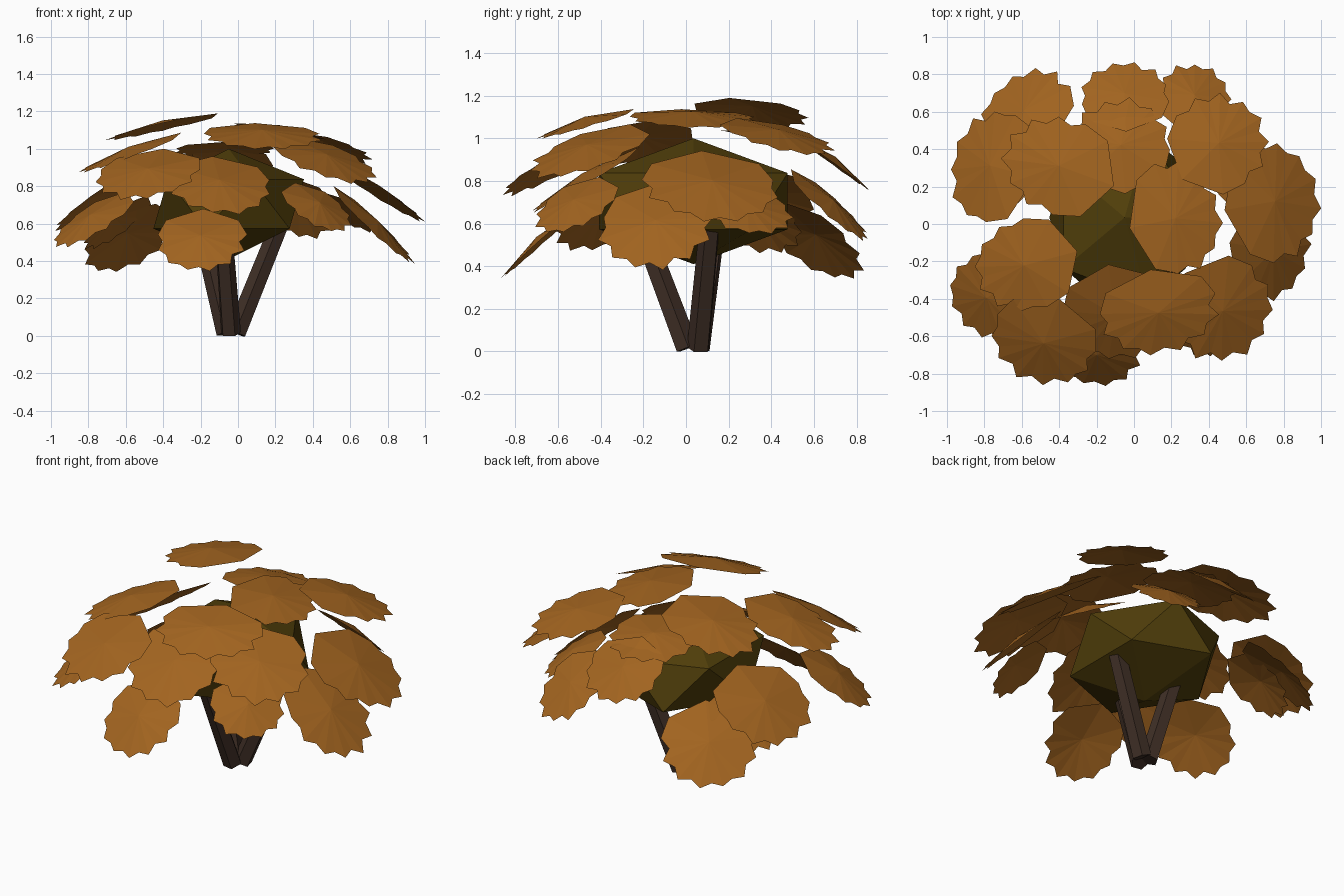
import bpy, bmesh, math, random
from mathutils import Vector, Matrix

random.seed(4)
cube = bpy.data.objects.get("Cube")
if cube:
    bpy.data.objects.remove(cube, do_unlink=True)


def make_material(name, rgb):
    mat = bpy.data.materials.new(name)
    mat.use_nodes = True
    mat.diffuse_color = (*rgb, 1)
    mat.node_tree.nodes["Principled BSDF"].inputs["Base Color"].default_value = (*rgb, 1)
    return mat


LEAF = make_material("autumn orange", (0.36, 0.127, 0.014))
CORE = make_material("dark olive", (0.08, 0.048, 0.003))
BARK = make_material("dark bark", (0.05, 0.028, 0.019))


def add_object(name, bm, mat):
    mesh = bpy.data.meshes.new(name)
    bm.to_mesh(mesh)
    bm.free()
    mesh.materials.append(mat)
    obj = bpy.data.objects.new(name, mesh)
    bpy.context.collection.objects.link(obj)


def leaf(name, center, azimuth, slope, length, width):
    """Thin domed fan: angular inner end, toothed outer end, sloping down outward."""
    outline = [(-128, 1.03), (-180, 1.0), (128, 1.03)]
    teeth = 7
    for i in range(2 * teeth + 1):
        radius = 1.0 if i % 2 == 0 else 0.87
        outline.append((100 - 200 * i / (2 * teeth), radius * random.uniform(0.97, 1.05)))
    bm = bmesh.new()
    hub = bm.verts.new((0, 0, 0.017))
    rim = []
    for angle, radius in outline:
        a = math.radians(angle)
        rim.append(bm.verts.new((radius * math.cos(a) * length / 2,
                                 radius * math.sin(a) * width / 2, -0.017 * radius)))
    for i, v in enumerate(rim):
        bm.faces.new((hub, rim[(i + 1) % len(rim)], v))
    bm.normal_update()
    bmesh.ops.reverse_faces(bm, faces=[f for f in bm.faces if f.normal.z < 0])
    turn = Matrix.Rotation(math.radians(azimuth), 4, 'Z') @ Matrix.Rotation(math.radians(slope), 4, 'Y')
    bm.transform(Matrix.Translation(center) @ turn)
    add_object(name, bm, LEAF)


# Leaves: centre, outward heading, downward slope, length, width
leaves = {
    "leaf_crown": ((-0.40, 0.31, 1.135), 160, 13, 0.63, 0.53),
    "leaf_crown_left": ((0.22, 0.03, 1.11), 12, 10, 0.50, 0.60),
    "leaf_crown_front": ((0.13, -0.47, 1.085), 280, 17, 0.47, 0.64),
    "leaf_crown_right": ((-0.58, -0.22, 0.995), 195, 21, 0.60, 0.50),
    "leaf_crown_back": ((-0.07, 0.42, 1.01), 95, 10, 0.52, 0.54),
    "leaf_upper_back_left": ((0.45, 0.43, 1.025), 45, 18, 0.56, 0.52),
    "leaf_upper_front_left": ((0.47, -0.46, 0.955), 315, 25, 0.60, 0.57),
    "leaf_upper_front_right": ((-0.48, -0.63, 0.88), 250, 30, 0.54, 0.58),
    "leaf_middle_front": ((-0.1, -0.48, 0.82), 278, 31, 0.60, 0.57),
    "leaf_middle_left": ((0.745, 0.12, 0.79), 10, 33, 0.61, 0.63),
    "leaf_under_left": ((0.58, 0.28, 0.68), 25, 33, 0.42, 0.46),
    "leaf_middle_right": ((-0.76, 0.31, 0.73), 165, 36, 0.56, 0.62),
    "leaf_under_right": ((-0.65, 0.33, 0.62), 155, 40, 0.45, 0.45),
    "leaf_back": ((-0.05, 0.69, 0.90), 92, 36, 0.46, 0.48),
    "leaf_back_left": ((0.32, 0.68, 0.70), 72, 42, 0.50, 0.40),
    "leaf_lower_left": ((0.735, -0.14, 0.605), 350, 44, 0.60, 0.54),
    "leaf_lower_front_left": ((0.43, -0.52, 0.70), 318, 40, 0.41, 0.43),
    "leaf_lower_front": ((-0.20, -0.69, 0.525), 266, 42, 0.50, 0.48),
    "leaf_lower_front_right": ((-0.78, -0.39, 0.635), 212, 36, 0.51, 0.48),
    "leaf_lower_back_right": ((-0.58, 0.60, 0.535), 130, 42, 0.55, 0.54),
}
for name, spec in leaves.items():
    leaf(name, *spec)

# Faceted inner foliage mass
bm = bmesh.new()
bmesh.ops.create_icosphere(bm, subdivisions=1, radius=1)
bm.transform(Matrix.Translation((-0.05, 0.035, 0.705)) @ Matrix.Diagonal((0.45, 0.52, 0.295, 1)))
add_object("foliage_core", bm, CORE)


# Three splayed stems from one foot
def stem(name, foot, tip):
    foot, tip = Vector(foot), Vector(tip)
    axis = tip - foot
    bm = bmesh.new()
    bmesh.ops.create_cone(bm, cap_ends=True, segments=5, radius1=0.056, radius2=0.05,
                          depth=axis.length)
    bm.transform(Matrix.Translation((foot + tip) / 2) @ axis.to_track_quat('Z', 'Y').to_matrix().to_4x4())
    add_object(name, bm, BARK)


stem("stem_left", (-0.01, 0.06, 0.015), (0.25, 0.12, 0.66))
stem("stem_right", (-0.06, 0.06, 0.015), (-0.2, 0.14, 0.6))
stem("stem_front", (-0.04, 0.005, 0.015), (-0.08, -0.2, 0.56))
